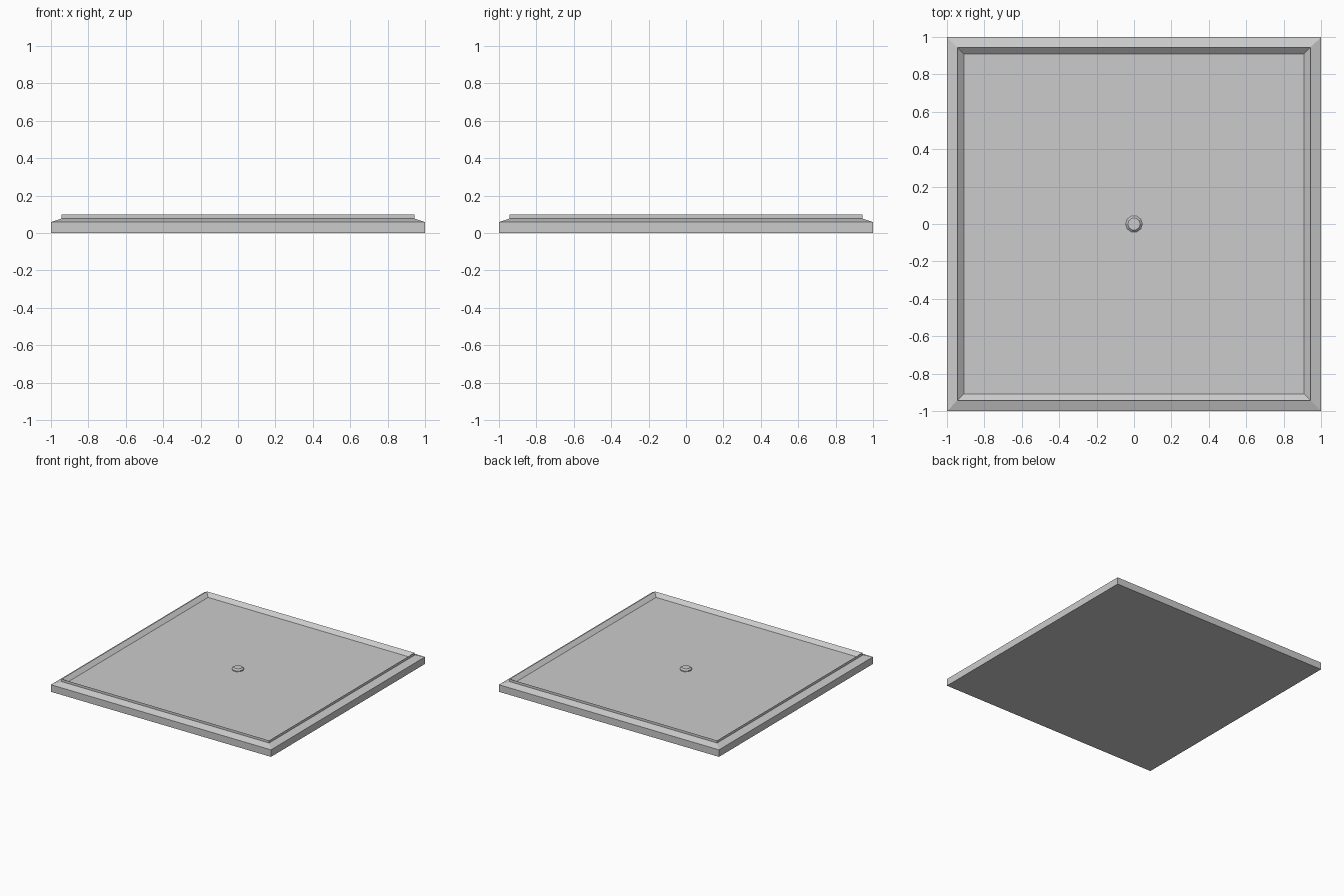
import bpy, bmesh, math

if "Cube" in bpy.data.objects:
    bpy.data.objects.remove(bpy.data.objects["Cube"])


def lathe(name, rings, sides, turn, loc=(0, 0, 0)):
    """Stack regular polygon rings (radius, z), cap both ends."""
    bm = bmesh.new()
    loops = []
    for r, z in rings:
        loops.append([bm.verts.new((r * math.cos(turn + 2 * math.pi * i / sides),
                                    r * math.sin(turn + 2 * math.pi * i / sides), z))
                      for i in range(sides)])
    for a, b in zip(loops, loops[1:]):
        for i in range(sides):
            j = (i + 1) % sides
            bm.faces.new((a[i], a[j], b[j], b[i]))
    bm.faces.new(loops[0][::-1])
    bm.faces.new(loops[-1])
    me = bpy.data.meshes.new(name)
    bm.to_mesh(me)
    bm.free()
    ob = bpy.data.objects.new(name, me)
    ob.location = loc
    bpy.context.collection.objects.link(ob)
    return ob


# Square tray: side, sloped border, raised lip, inner slope, recessed floor
profile = [(1, 0), (1, 0.058), (0.943, 0.077), (0.943, 0.098), (0.91, 0.07)]
lathe("tray", [(r * math.sqrt(2), z) for r, z in profile], 4, math.pi / 4)

# Drain cap in the middle of the floor
lathe("drain_cap", [(0.045, 0.066), (0.045, 0.078), (0.033, 0.089)], 10, 0)
